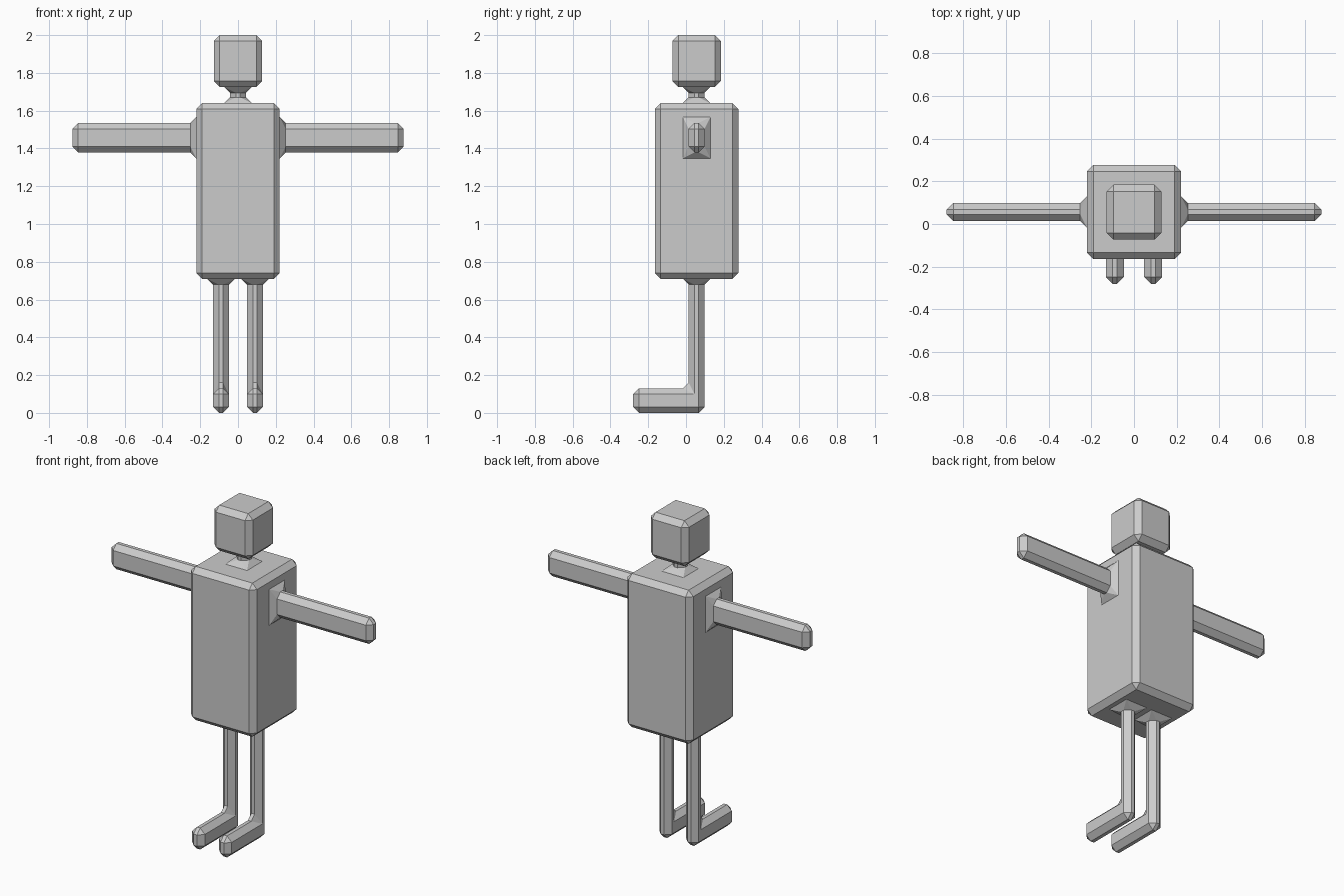
import bpy, bmesh
from mathutils import Vector

if "Cube" in bpy.data.objects:
    bpy.data.objects.remove(bpy.data.objects["Cube"])

B = 0.031      # chamfer width shared by every part
CY = 0.056     # depth centre of the figure

grey = bpy.data.materials.new("plain_grey")
grey.diffuse_color = (0.6, 0.6, 0.6, 1)
grey.use_nodes = True
grey.node_tree.nodes["Principled BSDF"].inputs["Base Color"].default_value = grey.diffuse_color


def finish(name, bm, mirror=False, bevel=False):
    bmesh.ops.remove_doubles(bm, verts=bm.verts, dist=1e-5)
    bmesh.ops.recalc_face_normals(bm, faces=bm.faces)
    me = bpy.data.meshes.new(name)
    bm.to_mesh(me)
    bm.free()
    me.materials.append(grey)
    ob = bpy.data.objects.new(name, me)
    bpy.context.collection.objects.link(ob)
    if bevel:
        m = ob.modifiers.new("chamfer", 'BEVEL')
        m.width, m.segments, m.limit_method = B, 1, 'ANGLE'
        m.use_clamp_overlap = False
    if mirror:
        m = ob.modifiers.new("mirror", 'MIRROR')
        m.use_mirror_merge = False
    return ob


def box(name, lo, hi):
    bm = bmesh.new()
    bmesh.ops.create_cube(bm, size=1)
    lo, hi = Vector(lo), Vector(hi)
    for v in bm.verts:
        v.co = (lo + hi) / 2 + v.co * (hi - lo)
    return finish(name, bm, bevel=True)


def loft(name, rings, place, mirror=False):
    """Rings of (position, half_u, half_v, corner cut) joined into a post."""
    bm = bmesh.new()
    loops = []
    for t, u, v, c in rings:
        pts = [(u, c - v), (u, v - c), (u - c, v), (c - u, v),
               (-u, v - c), (-u, c - v), (c - u, -v), (u - c, -v)]
        loops.append([bm.verts.new(place(t, a, b)) for a, b in pts])
    for a, b in zip(loops, loops[1:]):
        for i in range(8):
            j = (i + 1) % 8
            bm.faces.new((a[i], a[j], b[j], b[i]))
    bm.faces.new(loops[0][::-1])
    bm.faces.new(loops[-1])
    return finish(name, bm, mirror)


# Torso and head
box("torso", (-0.221, CY - 0.221, 0.71), (0.221, CY + 0.221, 1.64))
box("head", (-0.128, CY - 0.128, 1.725), (0.128, CY + 0.128, 2.0))

# Neck flares into the torso and the head
H = 0.042
loft("neck", [(1.64, H + B, H + B, 0), (1.64 + B, H, H, B),
              (1.725 - B, H, H, B), (1.725, H + B, H + B, 0)],
     lambda t, a, b: (a, CY + b, t))

# Arms: shoulder flare, straight bar, chamfered end
AV = 0.078
loft("arms", [(0.221, H + B, AV + B, 0), (0.221 + B, H, AV, B),
              (0.877 - B, H, AV, B), (0.877, H - B, AV - B, 0)],
     lambda t, a, b: (t, CY + a, 1.457 + b), mirror=True)

# Hip collars under the torso
LX = 0.09
loft("hip_collars", [(0.71, H + B, H + B, 0), (0.71 - B, H, H, B)],
     lambda t, a, b: (LX + a, CY + b, t), mirror=True)

# Legs with feet: an L profile extruded sideways, top hidden in the torso
bm = bmesh.new()
back, shin, toe = CY + H, CY - H, -0.28
profile = [(toe, 0), (back, 0), (back, 0.745), (shin, 0.745), (shin, 0.13), (toe, 0.13)]
side = bm.faces.new([bm.verts.new((LX - H, y, z)) for y, z in profile])
ext = bmesh.ops.extrude_face_region(bm, geom=[side], use_keep_orig=True)
for v in ext["geom"]:
    if isinstance(v, bmesh.types.BMVert):
        v.co.x += 2 * H
finish("legs_and_feet", bm, mirror=True, bevel=True)
